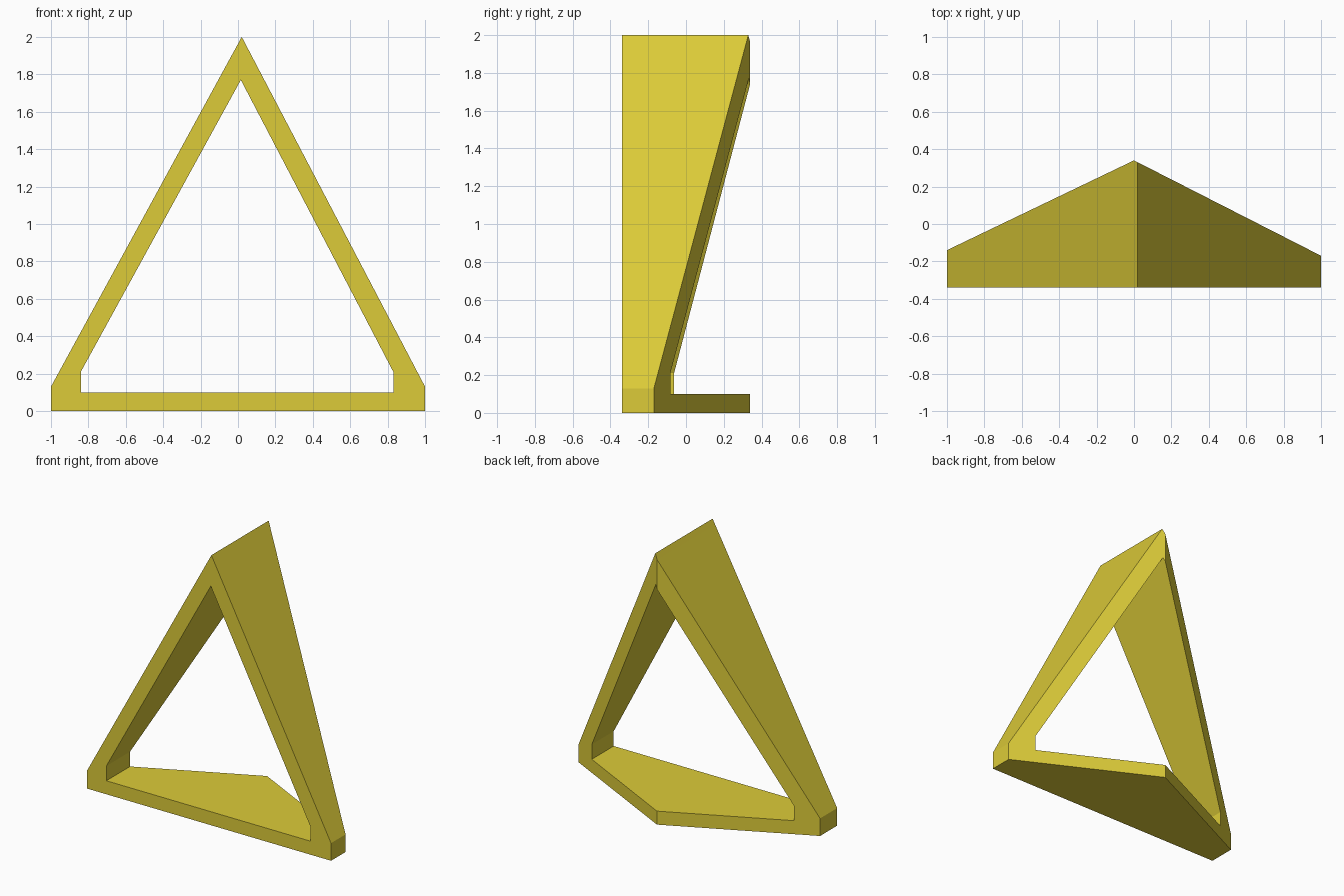
import bpy, bmesh

if "Cube" in bpy.data.objects:
    bpy.data.objects.remove(bpy.data.objects["Cube"])

FRONT = -0.34

# Matching outer and inner outlines (x, z), both split on the ridge line x = 0
outer = [(0, 0), (1, 0), (1, 0.13), (0.02, 2), (0, 1.963), (-1, 0.13), (-1, 0)]
inner = [(0, 0.1), (0.83, 0.1), (0.83, 0.21), (0.015, 1.77), (0, 1.742),
         (-0.84, 0.21), (-0.84, 0.1)]


def back(x):
    """Depth of the two sloping rear planes that meet in a ridge at x = 0."""
    return 0.34 - (0.51 * x if x > 0 else -0.48 * x)


# Triangular frame: flat front, walls, and wedge-shaped rear
bm = bmesh.new()
rings = [
    [bm.verts.new((x, FRONT, z)) for x, z in outer],
    [bm.verts.new((x, back(x), z)) for x, z in outer],
    [bm.verts.new((x, back(x), z)) for x, z in inner],
    [bm.verts.new((x, FRONT, z)) for x, z in inner],
]
n = len(outer)
for k in range(4):
    a, b = rings[k], rings[(k + 1) % 4]
    for i in range(n):
        j = (i + 1) % n
        bm.faces.new((a[i], a[j], b[j], b[i]))
bmesh.ops.recalc_face_normals(bm, faces=bm.faces)

mesh = bpy.data.meshes.new("triangular_frame")
bm.to_mesh(mesh)
bm.free()
frame = bpy.data.objects.new("triangular_frame", mesh)
bpy.context.collection.objects.link(frame)

# Yellow finish
yellow = bpy.data.materials.new("yellow")
yellow.diffuse_color = (0.72, 0.6, 0.04, 1)
yellow.use_nodes = True
yellow.node_tree.nodes["Principled BSDF"].inputs["Base Color"].default_value = yellow.diffuse_color
mesh.materials.append(yellow)
